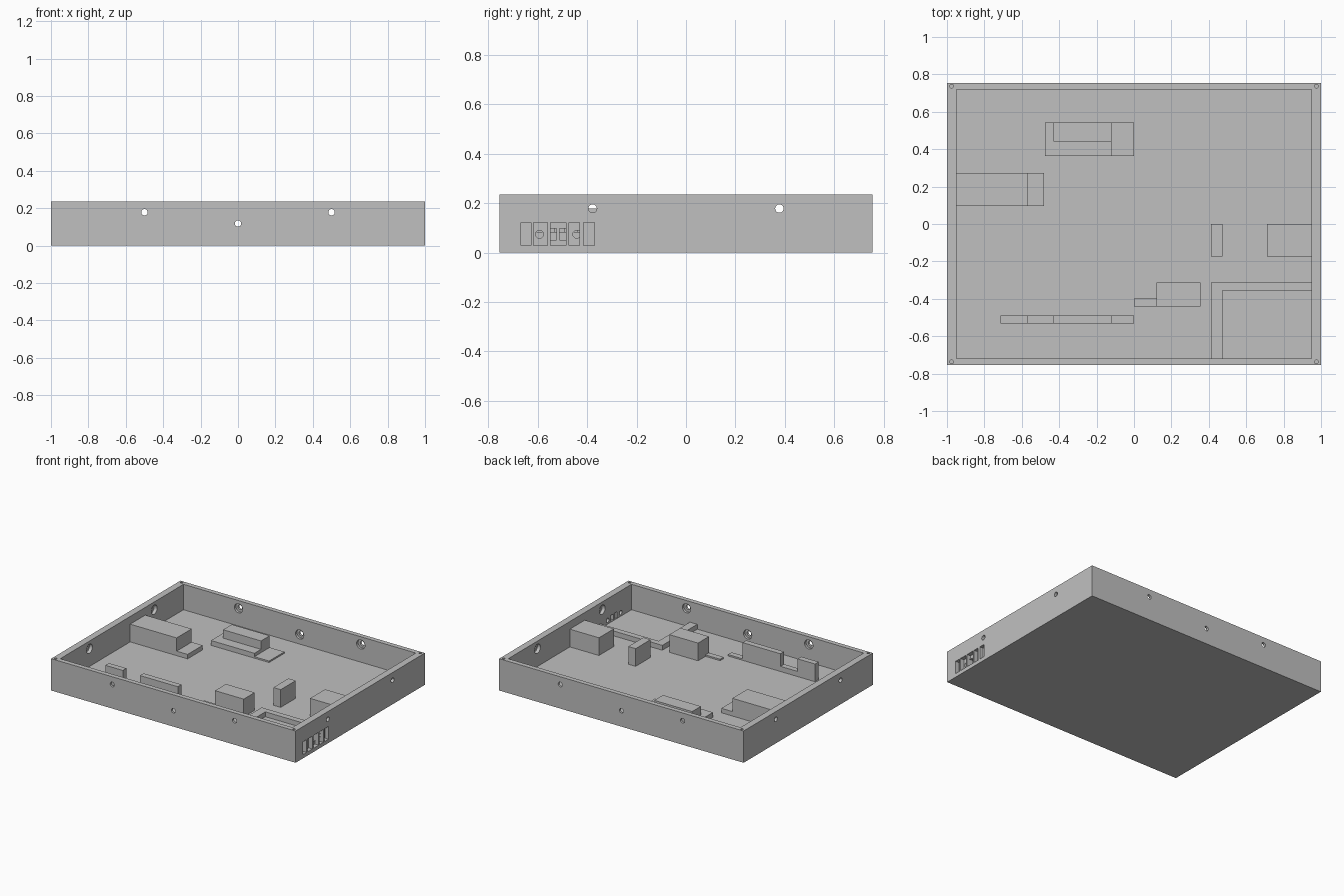
import bpy
import math
from mathutils import Matrix

if "Cube" in bpy.data.objects:
    bpy.data.objects.remove(bpy.data.objects["Cube"])

grey = bpy.data.materials.new("mid_grey")
grey.diffuse_color = (0.53, 0.53, 0.53, 1)
grey.use_nodes = True
grey.node_tree.nodes["Principled BSDF"].inputs["Base Color"].default_value = grey.diffuse_color

FLOOR, TOP, HIGH = 0.047, 0.235, 0.178
HX, HY = 1.0, 0.755          # outer half sizes
IX, IY = 0.95, 0.72          # inner half sizes


def box(name, x0, x1, y0, y1, z0, z1):
    bpy.ops.mesh.primitive_cube_add(size=1)
    ob = bpy.context.object
    ob.name = name
    ob.data.transform(Matrix.Translation(((x0 + x1) / 2, (y0 + y1) / 2, (z0 + z1) / 2))
                      @ Matrix.Diagonal((x1 - x0, y1 - y0, z1 - z0, 1)))
    ob.data.materials.append(grey)
    return ob


def rod(name, axis, centre, radius, length, sides=24):
    bpy.ops.mesh.primitive_cylinder_add(vertices=sides, radius=radius, depth=length)
    ob = bpy.context.object
    ob.name = name
    turn = {"x": Matrix.Rotation(math.pi / 2, 4, "Y"),
            "y": Matrix.Rotation(math.pi / 2, 4, "X"),
            "z": Matrix.Identity(4)}[axis]
    ob.data.transform(Matrix.Translation(centre) @ turn)
    ob.data.materials.append(grey)
    return ob


# Open tray with its cavity
tray = box("tray", -HX, HX, -HY, HY, 0, TOP)
cutters = [box("cavity_cutter", -IX, IX, -IY, IY, FLOOR, 0.4)]

# Screw holes through opposite walls, with wider counterbores on the inside
for x, z in ((-0.5, HIGH), (0, 0.118), (0.5, HIGH)):
    cutters.append(rod("hole_cutter", "y", (x, 0, z), 0.017, 2.0))
    cutters.append(rod("bore_cutter", "y", (x, 0, z), 0.034, 2 * IY + 0.036))
for y in (-0.378, 0.378):
    cutters.append(rod("hole_cutter", "x", (0, y, HIGH), 0.017, 3.0))
    cutters.append(rod("bore_cutter", "x", (0, y, HIGH), 0.034, 2 * IX + 0.05))

# Lid screw holes in the rim corners
for sx in (-1, 1):
    for sy in (-1, 1):
        cutters.append(rod("rim_cutter", "z", (sx * 0.975, sy * 0.737, 0.24), 0.01, 0.2, 16))

# Recessed connector slots on the right wall
for y0, y1 in ((-0.667, -0.627), (-0.617, -0.560), (-0.548, -0.486),
               (-0.474, -0.432), (-0.415, -0.371)):
    cutters.append(box("slot_cutter", 0.97, 1.1, y0, y1, 0.028, 0.122))
# Smaller openings behind the slots
for y in (-0.593, -0.442):
    cutters.append(rod("jack_cutter", "x", (0.957, y, 0.074), 0.016, 0.04))
for y0, y1 in ((-0.553, -0.525), (-0.512, -0.482)):
    cutters.append(box("port_cutter", 0.937, 0.977, y0, y1, 0.051, 0.097))

for c in cutters:
    c.hide_render = True
    m = tray.modifiers.new("cut", "BOOLEAN")
    m.operation = "DIFFERENCE"
    m.solver = "EXACT"
    m.object = c
bpy.context.view_layer.update()
dg = bpy.context.evaluated_depsgraph_get()
cut_mesh = bpy.data.meshes.new_from_object(tray.evaluated_get(dg))
tray.modifiers.clear()
tray.data = cut_mesh
for c in cutters:
    bpy.data.objects.remove(c)

# Blocks standing on the floor: name, x0, x1, y0, y1, top height
blocks = [
    ("left_block", -IX, -0.57, 0.097, 0.273, HIGH),
    ("left_block_step", -0.57, -0.48, 0.097, 0.273, 0.08),
    ("rear_plate", -0.475, -0.12, 0.363, 0.542, 0.083),
    ("rear_block", -0.43, -0.12, 0.44, 0.542, 0.145),
    ("rear_plate_step", -0.12, 0, 0.363, 0.542, 0.058),
    ("rib_left", -0.713, -0.57, -0.532, -0.49, HIGH),
    ("rib_dip", -0.57, -0.43, -0.532, -0.49, 0.085),
    ("rib_middle", -0.43, -0.12, -0.532, -0.49, HIGH),
    ("rib_end", -0.12, 0, -0.532, -0.49, 0.058),
    ("front_block", 0.12, 0.355, -0.44, -0.312, HIGH),
    ("front_block_step", 0, 0.12, -0.44, -0.398, 0.058),
    ("post", 0.412, 0.472, -0.175, 0, HIGH),
    ("right_block", 0.712, IX, -0.175, 0, HIGH),
    ("bay_side_wall", 0.412, 0.472, -IY, -0.312, 0.083),
    ("bay_back_wall", 0.472, IX, -0.355, -0.312, 0.083),
]
for name, x0, x1, y0, y1, top in blocks:
    box(name, x0, x1, y0, y1, FLOOR, top)
